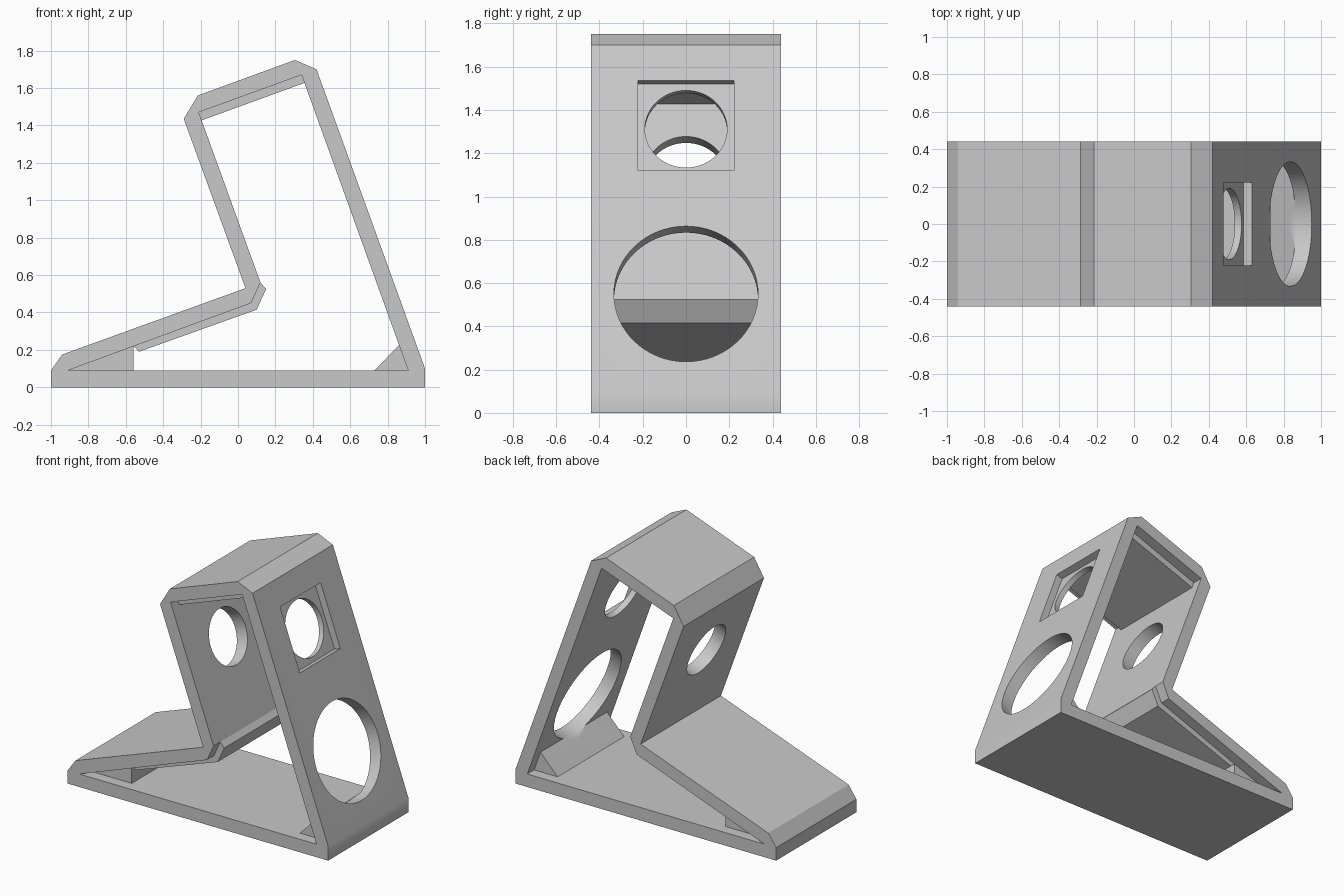
import bpy, bmesh, math
from mathutils import Vector, Matrix

if "Cube" in bpy.data.objects:
    bpy.data.objects.remove(bpy.data.objects["Cube"], do_unlink=True)

DEPTH = 0.44          # half depth of the frame
INSET = 0.365         # half depth of the inner stiffeners
TILT = math.radians(20)
NORMAL = Vector((math.cos(TILT), 0, math.sin(TILT)))   # leaning panel direction

grey = bpy.data.materials.new("plain_grey")
grey.use_nodes = True
colour = (0.58, 0.58, 0.58, 1)
grey.diffuse_color = colour
grey.node_tree.nodes["Principled BSDF"].inputs["Base Color"].default_value = colour


def finish(name, bm):
    bmesh.ops.recalc_face_normals(bm, faces=bm.faces)
    mesh = bpy.data.meshes.new(name)
    bm.to_mesh(mesh)
    bm.free()
    mesh.materials.append(grey)
    obj = bpy.data.objects.new(name, mesh)
    bpy.context.collection.objects.link(obj)
    return obj


def prism(name, profile, half):
    """Extrude an x-z outline symmetrically along y."""
    bm = bmesh.new()
    face = bm.faces.new([bm.verts.new((x, -half, z)) for x, z in profile])
    ext = bmesh.ops.extrude_face_region(bm, geom=[face])
    moved = [v for v in ext["geom"] if isinstance(v, bmesh.types.BMVert)]
    bmesh.ops.translate(bm, verts=moved, vec=(0, 2 * half, 0))
    return finish(name, bm)


def placed(centre, outward, inward):
    """Unit z of a cutter follows the panel normal."""
    mid = Vector(centre) + NORMAL * (outward - inward) / 2
    return Matrix.Translation(mid) @ Matrix.Rotation(math.pi / 2 - TILT, 4, "Y")


def hole_cutter(name, centre, radius, outward, inward):
    bm = bmesh.new()
    bmesh.ops.create_cone(bm, cap_ends=True, segments=64, radius1=radius, radius2=radius,
                          depth=outward + inward, matrix=placed(centre, outward, inward))
    return finish(name, bm)


def square_cutter(name, centre, size, outward, inward):
    bm = bmesh.new()
    scale = Matrix.Diagonal((size, size, outward + inward, 1))
    bmesh.ops.create_cube(bm, size=1, matrix=placed(centre, outward, inward) @ scale)
    return finish(name, bm)


def select_only(obj):
    bpy.ops.object.select_all(action="DESELECT")
    obj.select_set(True)
    bpy.context.view_layer.objects.active = obj


def cut(obj, cutter):
    mod = obj.modifiers.new("cut", "BOOLEAN")
    mod.operation = "DIFFERENCE"
    mod.solver = "EXACT"
    mod.object = cutter
    select_only(obj)
    bpy.ops.object.modifier_apply(modifier=mod.name)


# Folded frame: base, leaning panel, top, short panel and ramp
outer = [(-1, 0), (1, 0), (1, 0.10), (0.42, 1.70), (0.305, 1.75), (-0.215, 1.56),
         (-0.29, 1.435), (0.04, 0.53), (-0.94, 0.175), (-1, 0.09)]
inner = [(-0.91, 0.09), (0.91, 0.09), (0.34, 1.67), (-0.21, 1.47),
         (0.12, 0.56), (0.07, 0.45)]
frame = prism("frame", outer, DEPTH)
opening = prism("opening_cutter", inner, 0.6)

# Inner stiffeners
top_plate = prism("top_plate", [(-0.21, 1.47), (0.34, 1.67), (0.355, 1.627), (-0.195, 1.427)], INSET)
ramp_plate = prism("ramp_plate", [(-0.56, 0.22), (0.07, 0.45), (0.12, 0.56), (0.15, 0.525),
                                  (0.10, 0.415), (-0.53, 0.19)], INSET)
ramp_wedge = prism("ramp_wedge", [(-0.91, 0.09), (-0.56, 0.09), (-0.56, 0.22)], INSET)
corner_gusset = prism("corner_gusset", [(0.73, 0.09), (0.91, 0.09), (0.861, 0.226)], INSET)

# Round openings and the square recess
large_hole = hole_cutter("large_hole_cutter", (0.837, 0, 0.55), 0.333, 0.2, 0.25)
small_hole = hole_cutter("small_hole_cutter", (0.554, 0, 1.328), 0.19, 0.2, 0.9)
recess = square_cutter("recess_cutter", (0.554, 0, 1.328), 0.443, 0.1, 0.047)

for cutter in (opening, large_hole, small_hole, recess):
    cut(frame, cutter)
cut(corner_gusset, large_hole)
for cutter in (opening, large_hole, small_hole, recess):
    bpy.data.objects.remove(cutter, do_unlink=True)

# Smooth hole walls with crisp edges
for obj in (frame, corner_gusset):
    select_only(obj)
    bpy.ops.object.shade_smooth_by_angle(angle=math.radians(30))
    weighted = obj.modifiers.new("weighted_normals", "WEIGHTED_NORMAL")
    weighted.keep_sharp = True
